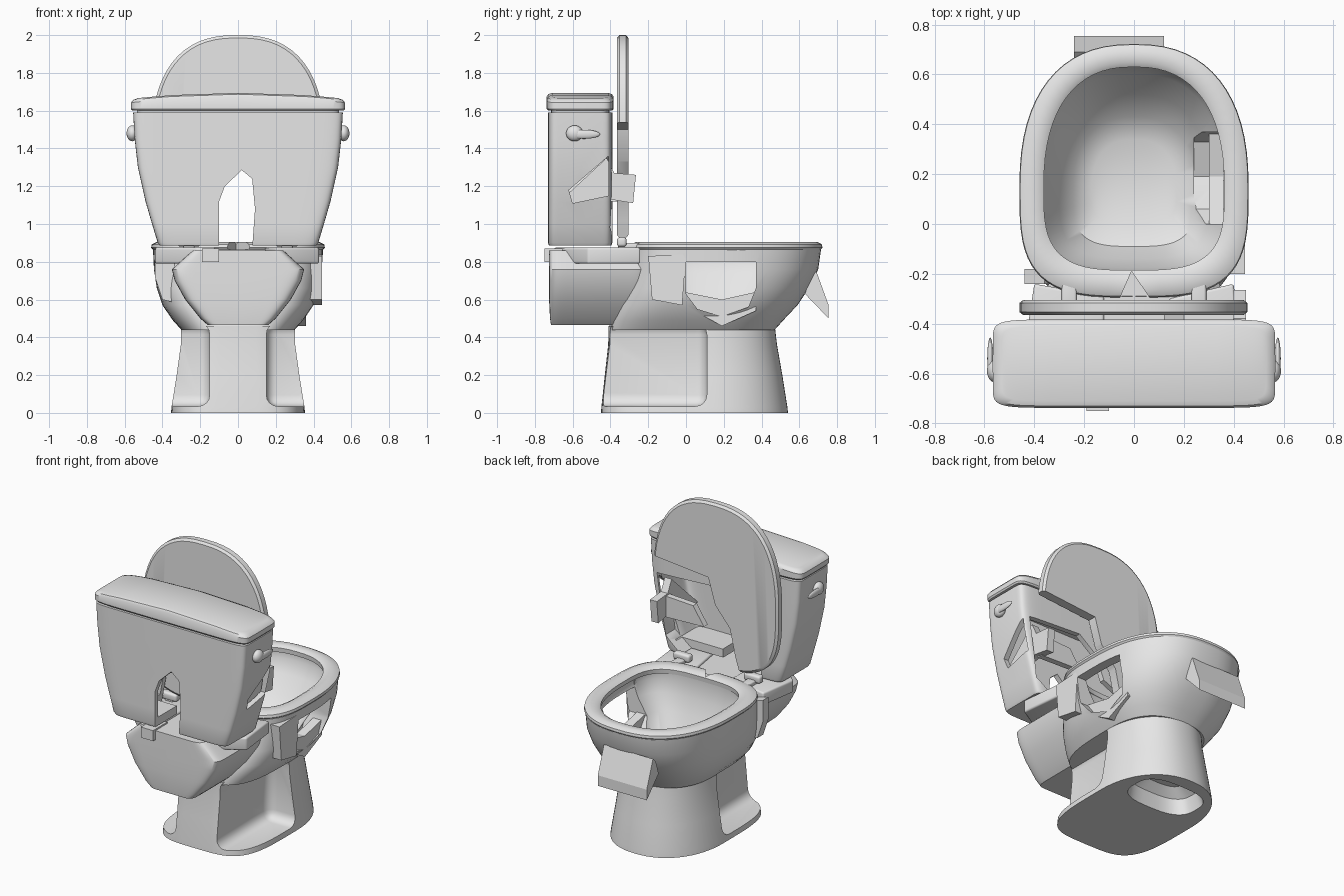
import bpy, bmesh, math
from mathutils import Vector

if "Cube" in bpy.data.objects:
    bpy.data.objects.remove(bpy.data.objects["Cube"])

mat = bpy.data.materials.new("white porcelain")
mat.diffuse_color = (0.8, 0.8, 0.8, 1)
mat.use_nodes = True
mat.node_tree.nodes["Principled BSDF"].inputs["Base Color"].default_value = mat.diffuse_color


def finish(name, bm, bevel=0.0):
    if bevel:
        bmesh.ops.bevel(bm, geom=bm.edges[:], offset=bevel, segments=4,
                        profile=0.5, affect='EDGES')
    bmesh.ops.recalc_face_normals(bm, faces=bm.faces[:])
    me = bpy.data.meshes.new(name)
    bm.to_mesh(me)
    bm.free()
    me.materials.append(mat)
    ob = bpy.data.objects.new(name, me)
    bpy.context.collection.objects.link(ob)
    return ob


def loft(name, rings, cy=None, ef=0.9, eb=0.55, loop=False, n=64, warp=None):
    """Stack egg-shaped rings (z, half width, y front end, y back end)."""
    bm = bmesh.new()
    loops = []
    for z, hx, yf, yb in rings:
        c = (yf + yb) / 2 if cy is None else cy
        ring = []
        for i in range(n):
            t = 2 * math.pi * i / n
            e = ef if math.sin(t) >= 0 else eb
            co, si = math.cos(t), math.sin(t)
            x = math.copysign(abs(co) ** e, co) * hx
            y = c + abs(si) ** e * ((yf - c) if si >= 0 else (yb - c))
            p = Vector((x, y, z))
            ring.append(bm.verts.new(warp(p) if warp else p))
        loops.append(ring)
    pairs = list(zip(loops, loops[1:])) + ([(loops[-1], loops[0])] if loop else [])
    for a, b in pairs:
        for i in range(n):
            j = (i + 1) % n
            bm.faces.new((a[i], a[j], b[j], b[i]))
    if not loop:  # caps as strips across x, so a crowned cap stays clean
        for r in (loops[0], loops[-1]):
            bm.faces.new((r[0], r[1], r[n - 1]))
            bm.faces.new((r[n // 2 - 1], r[n // 2], r[n // 2 + 1]))
            for i in range(1, n // 2 - 1):
                bm.faces.new((r[i], r[i + 1], r[n - i - 1], r[n - i]))
    return finish(name, bm)


def prism(name, pts, axis, lo, hi, bevel=0.0):
    """Polygon in the two other axes, extruded along axis from lo to hi."""
    bm = bmesh.new()

    def v(p, d):
        q = list(p)
        q.insert(axis, d)
        return bm.verts.new(q)
    a = [v(p, lo) for p in pts]
    b = [v(p, hi) for p in pts]
    bm.faces.new(a)
    bm.faces.new(b)
    for i in range(len(a)):
        j = (i + 1) % len(a)
        bm.faces.new((a[i], a[j], b[j], b[i]))
    return finish(name, bm, bevel)


def cut(ob, *cutters):
    for c in cutters:
        m = ob.modifiers.new("cut", 'BOOLEAN')
        m.operation, m.solver, m.object = 'DIFFERENCE', 'EXACT', c
        bpy.context.view_layer.objects.active = ob
        bpy.ops.object.modifier_apply(modifier=m.name)
        bpy.data.objects.remove(c)


def rect(a0, a1, b0, b1):
    return [(a0, b0), (a1, b0), (a1, b1), (a0, b1)]


# Pedestal with scooped rear sides and a shallow recess underneath
pedestal = loft("pedestal", [
    (0, .355, .54, -.45), (.03, .352, .537, -.448), (.2, .325, .51, -.43),
    (.36, .303, .482, -.412), (.46, .30, .47, -.41)], cy=.1, ef=.9, eb=.5)
cut(pedestal,
    prism("scoop", rect(-.7, .11, .035, .475), 0, .15, .7, .06),
    prism("scoop", rect(-.7, .11, .035, .475), 0, -.7, -.15, .06),
    loft("hollow", [(-.05, .25, .46, .13), (.0, .24, .45, .14), (.10, .22, .42, .15),
                    (.15, .15, .36, .2)], ef=.7, eb=.7))

# Bowl, outside up then inside down, with a broken hole in the right wall
bowl = loft("bowl", [
    (.44, .30, .47, -.41), (.49, .345, .515, -.40), (.57, .40, .59, -.37),
    (.66, .43, .65, -.33), (.76, .445, .70, -.30), (.865, .45, .715, -.29),
    (.865, .385, .645, -.19), (.82, .39, .645, -.19), (.74, .36, .60, -.175),
    (.64, .30, .52, -.14), (.54, .245, .43, -.09), (.50, .17, .34, .0)],
    cy=.12, ef=.8, eb=.6)
cut(bowl, prism("hole", [(0, .80), (.0, .63), (.06, .55), (.19, .51), (.33, .56),
                         (.37, .66), (.37, .80)], 0, .24, .7))

# Seat ring with a notch broken out at the hinge side
seat = loft("seat", [
    (.862, .448, .712, -.285), (.875, .46, .722, -.295), (.892, .457, .72, -.29),
    (.905, .43, .695, -.265), (.905, .385, .65, -.21), (.892, .362, .63, -.185),
    (.862, .365, .632, -.188)], cy=.14, ef=.83, eb=.6, loop=True)
cut(seat, prism("notch", [(-.08, -.35), (.1, -.35), (-.01, -.19)], 2, .8, 1))

# Rear shelf below the tank, and the broken platform on it
loft("rear_shelf", [
    (.465, .16, -.2, -.715), (.5, .20, -.2, -.72), (.6, .28, -.2, -.725),
    (.7, .335, -.2, -.725), (.76, .35, -.2, -.725), (.86, .24, -.2, -.725)],
    ef=.2, eb=.2)
prism("platform_left", [(-.44, -.50), (-.22, -.70), (-.12, -.70), (-.12, -.29),
                        (-.4, -.24)], 2, .79, .875, .012)
prism("platform_right", [(.43, -.52), (.2, -.66), (.14, -.3), (.4, -.24)],
      2, .79, .875, .012)
prism("platform_chip", rect(-.19, -.1, -.75, -.6), 2, .80, .87)

# Hollow tank, tapering down
tank = loft("tank", [
    (.885, .415, -.395, -.725), (.9, .425, -.39, -.73), (1.0, .455, -.39, -.73),
    (1.12, .49, -.39, -.73), (1.3, .53, -.39, -.73), (1.45, .547, -.39, -.73),
    (1.59, .555, -.39, -.73), (1.59, .52, -.425, -.695), (1.3, .495, -.425, -.695),
    (1.1, .45, -.425, -.695), (.94, .39, -.425, -.695)], ef=.16, eb=.16)
cut(tank,
    prism("gap", [(-.1, .8), (-.1, 1.12), (-.07, 1.2), (.02, 1.285), (.075, 1.24),
                  (.09, 1.08), (.07, .8)], 1, -.9, -.2),
    prism("gap", [(-.3, .8), (-.25, 1.08), (-.09, 1.15), (-.03, 1.3), (.1, 1.4),
                  (.49, 1.38), (.43, .98), (.2, .8)], 1, -.5, -.2),
    prism("gap", [(-.62, 1.18), (-.41, 1.36), (-.41, 1.15), (-.6, 1.11)], 0, .3, .7))


# Tank cover with a gently crowned top
def crown(p):
    if p.z > 1.64:
        p.z += .032 * (1 - (p.x / .57) ** 2)
    return p


loft("tank_cover", [
    (1.58, .535, -.405, -.715), (1.6, .535, -.405, -.715), (1.6, .56, -.39, -.73),
    (1.61, .567, -.383, -.738), (1.642, .567, -.383, -.738),
    (1.655, .555, -.392, -.73), (1.662, .53, -.41, -.71)],
    ef=.2, eb=.2, warp=crown)

# Raised seat cover, lower right quarter broken away
lid = loft("seat_cover", [
    (0, .445, 1.985, .935), (.012, .46, 2.0, .92), (.048, .46, 2.0, .92),
    (.06, .445, 1.985, .935)], cy=1.40, ef=.8, eb=.6,
    warp=lambda p: Vector((p.x, p.z - .365, p.y)))
cut(lid, prism("bite", [(.6, 1.55), (.05, 1.5), (0, 1.33), (-.11, 1.2),
                        (-.15, 1.02), (-.22, .8), (.6, .8)], 1, -.5, -.2))

# Flush levers and hinges on both sides
for side, s in (("left", -1), ("right", 1)):
    bm = bmesh.new()
    for loc, sc in (((.56, -.59, 1.48), (.03, .045, .042)),
                    ((.577, -.54, 1.475), (.012, .085, .024))):
        vs = bmesh.ops.create_uvsphere(bm, u_segments=20, v_segments=12, radius=1)["verts"]
        for v in vs:
            v.co = Vector((s * (loc[0] + v.co.x * sc[0]), loc[1] + v.co.y * sc[1],
                           loc[2] + v.co.z * sc[2]))
    finish("flush_lever_" + side, bm)
    x0, x1 = sorted((s * .2, s * .32))
    prism("hinge_barrel_" + side, rect(-.365, -.315, .88, .93), 0, x0, x1, .015)
    prism("hinge_foot_" + side, rect(x0 + .03, x1 - .03, -.36, -.22), 2, .86, .9, .01)

# Displaced broken shards
prism("front_shard", [(.69, .75), (.755, .57), (.755, .5), (.63, .63), (.66, .72)],
      0, -.24, .12)
prism("tank_side_shard", [(-.70, 1.09), (-.42, 1.35), (-.38, 1.27), (-.265, 1.26),
                          (-.28, 1.11), (-.4, 1.13)], 0, .40, .45)
prism("tank_front_shard", [(.12, 1.13), (.42, 1.12), (.4, 1.26), (.2, 1.25)],
      1, -.40, -.36)
prism("bowl_side_shard", [(-.2, .83), (-.18, .60), (-.02, .57), (0, .84)], 0, .38, .445)
prism("bowl_low_shard", [(-.01, .64), (-.01, .57), (.19, .46), (.37, .54), (.37, .64),
                         (.19, .60)], 0, .30, .36)
prism("bowl_left_shard", [(-.44, .86), (-.44, .72), (-.40, .60), (-.32, .58),
                          (-.28, .72), (-.36, .84)], 1, -.24, -.18)

# Smooth shading with crisp edges kept
for ob in bpy.context.scene.objects:
    ob.select_set("shard" not in ob.name)
bpy.context.view_layer.objects.active = bowl
bpy.ops.object.shade_smooth_by_angle(angle=math.radians(35))
